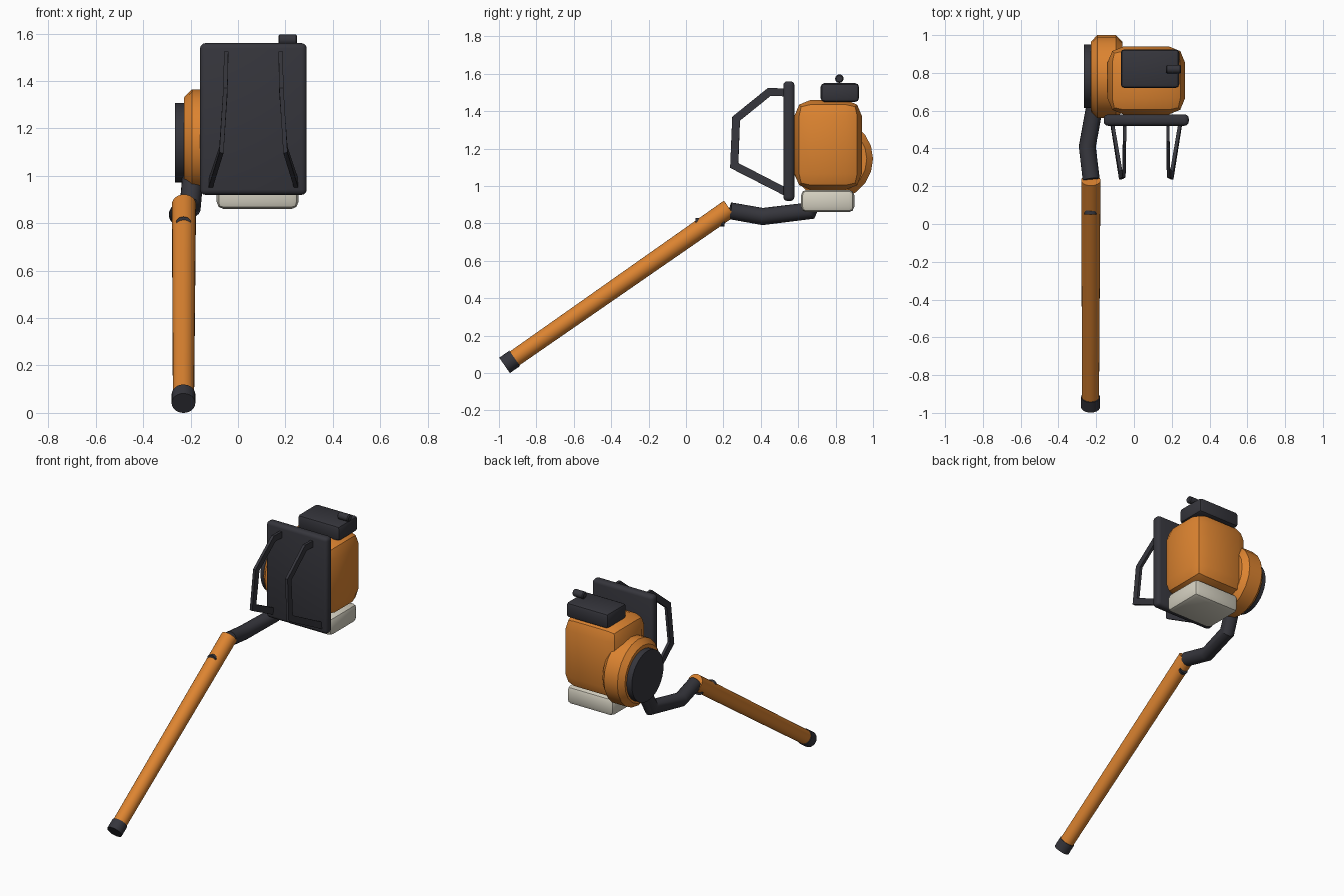
import bpy, bmesh, math
from mathutils import Vector

cube = bpy.data.objects.get("Cube")
if cube:
    bpy.data.objects.remove(cube, do_unlink=True)


def material(name, rgb):
    m = bpy.data.materials.new(name)
    m.use_nodes = True
    m.diffuse_color = (*rgb, 1)
    for n in m.node_tree.nodes:
        if n.type == 'BSDF_PRINCIPLED':
            n.inputs["Base Color"].default_value = (*rgb, 1)
    return m


ORANGE = material("orange plastic", (0.72, 0.23, 0.03))
DARK = material("dark plastic", (0.036, 0.036, 0.045))
CREAM = material("cream plastic", (0.66, 0.63, 0.53))


def finish(name, bm, mat, angle=35):
    bmesh.ops.recalc_face_normals(bm, faces=bm.faces[:])
    me = bpy.data.meshes.new(name)
    bm.to_mesh(me)
    bm.free()
    me.materials.append(mat)
    ob = bpy.data.objects.new(name, me)
    bpy.context.collection.objects.link(ob)
    bpy.ops.object.select_all(action='DESELECT')
    ob.select_set(True)
    bpy.context.view_layer.objects.active = ob
    bpy.ops.object.shade_smooth_by_angle(angle=math.radians(angle))
    return ob


def box(name, lo, hi, mat, bevel, segments=2):
    bm = bmesh.new()
    bmesh.ops.create_cube(bm, size=1)
    for v in bm.verts:
        v.co = [(a + b) / 2 + c * (b - a) for a, b, c in zip(lo, hi, v.co)]
    bmesh.ops.bevel(bm, geom=bm.edges[:], offset=bevel, segments=segments,
                    profile=0.5, affect='EDGES')
    return finish(name, bm, mat)


def rod(name, a, b, r1, r2, mat, sides=24, bevel=0, widen=1):
    """Cylinder or cone from a to b, optionally with chamfered rims."""
    a, b = Vector(a), Vector(b)
    bm = bmesh.new()
    bmesh.ops.create_cone(bm, cap_ends=True, segments=sides, radius1=r1,
                          radius2=r2, depth=(b - a).length)
    if bevel:
        rims = [e for e in bm.edges if any(len(f.verts) > 4 for f in e.link_faces)]
        bmesh.ops.bevel(bm, geom=rims, offset=bevel, segments=1, affect='EDGES')
    q = Vector((0, 0, 1)).rotation_difference(b - a)
    for v in bm.verts:
        v.co = q @ v.co + (a + b) / 2
        v.co.x = a.x + (v.co.x - a.x) * widen
    return finish(name, bm, mat)


def sweep(name, path, mat, profile, angle=35):
    """Sweep a (side, in-plane) profile along a path with mitred corners."""
    pts = [Vector(p) for p in path]
    bm = bmesh.new()
    rings = []
    for i, p in enumerate(pts):
        d0 = (p - pts[i - 1]).normalized() if i else (pts[1] - p).normalized()
        d1 = (pts[i + 1] - p).normalized() if i < len(pts) - 1 else d0
        t = (d0 + d1).normalized()
        side = Vector((1, 0, 0))
        side = (side - t * side.dot(t)).normalized()
        up = t.cross(side) / max(t.dot(d0), 0.5)
        rings.append([bm.verts.new(p + side * u + up * w) for u, w in profile])
    n = len(profile)
    for r, s in zip(rings, rings[1:]):
        for k in range(n):
            bm.faces.new((r[k], r[(k + 1) % n], s[(k + 1) % n], s[k]))
    bm.faces.new(rings[0])
    bm.faces.new(rings[-1])
    return finish(name, bm, mat, angle)


# Backpack plate and harness
box("back_plate", (-0.16, 0.52, 0.92), (0.29, 0.58, 1.56), DARK, 0.022, 3)
strap = [(-0.05, 0.55, 1.5), (-0.05, 0.445, 1.503), (-0.053, 0.268, 1.36),
         (-0.07, 0.258, 1.11), (-0.118, 0.55, 0.96)]
band = [(-0.009, -0.021), (0.009, -0.021), (0.009, 0.021), (-0.009, 0.021)]
sweep("right_strap", strap, DARK, band)
sweep("left_strap", [(0.13 - x, y, z) for x, y, z in strap], DARK, band)

# Engine housing, tank and air filter
box("engine_housing", (-0.14, 0.58, 0.98), (0.27, 0.94, 1.46), ORANGE, 0.085)
box("fuel_tank", (-0.09, 0.615, 0.86), (0.255, 0.9, 0.98), CREAM, 0.03)
box("air_filter", (-0.07, 0.72, 1.45), (0.24, 0.925, 1.55), DARK, 0.02)
rod("filter_knob", (0.17, 0.82, 1.574), (0.25, 0.82, 1.574), 0.023, 0.023,
    DARK, 12, 0.006)

# Fan housing and intake disc
rod("fan_housing", (-0.227, 0.78, 1.145), (-0.062, 0.78, 1.145), 0.22, 0.22,
    ORANGE, 20, 0.033)
rod("intake_disc", (-0.265, 0.782, 1.14), (-0.2, 0.782, 1.14), 0.167, 0.167, DARK, 32)

# Elbow hose from the fan to the blower tube
circle = [(0.045 * math.cos(a), 0.045 * math.sin(a))
          for a in (math.tau * k / 20 for k in range(20))]
sweep("elbow_hose", [(-0.226, 0.235, 0.868), (-0.247, 0.41, 0.837),
                     (-0.202, 0.655, 0.867), (-0.19, 0.72, 1.0)], DARK, circle, 25)

# Blower tube, nozzle and throttle grip
tip, top = Vector((-0.23, -0.97, 0.041)), Vector((-0.228, 0.232, 0.88))
joint = tip.lerp(top, 0.045)
rod("blower_tube", joint, top, 0.045, 0.051, ORANGE)
rod("nozzle", tip, joint, 0.05, 0.05, DARK)
rod("throttle_grip", (-0.23, 0.05, 0.806), (-0.23, 0.205, 0.806), 0.022, 0.022,
    DARK, 16, 0, 1.4)
